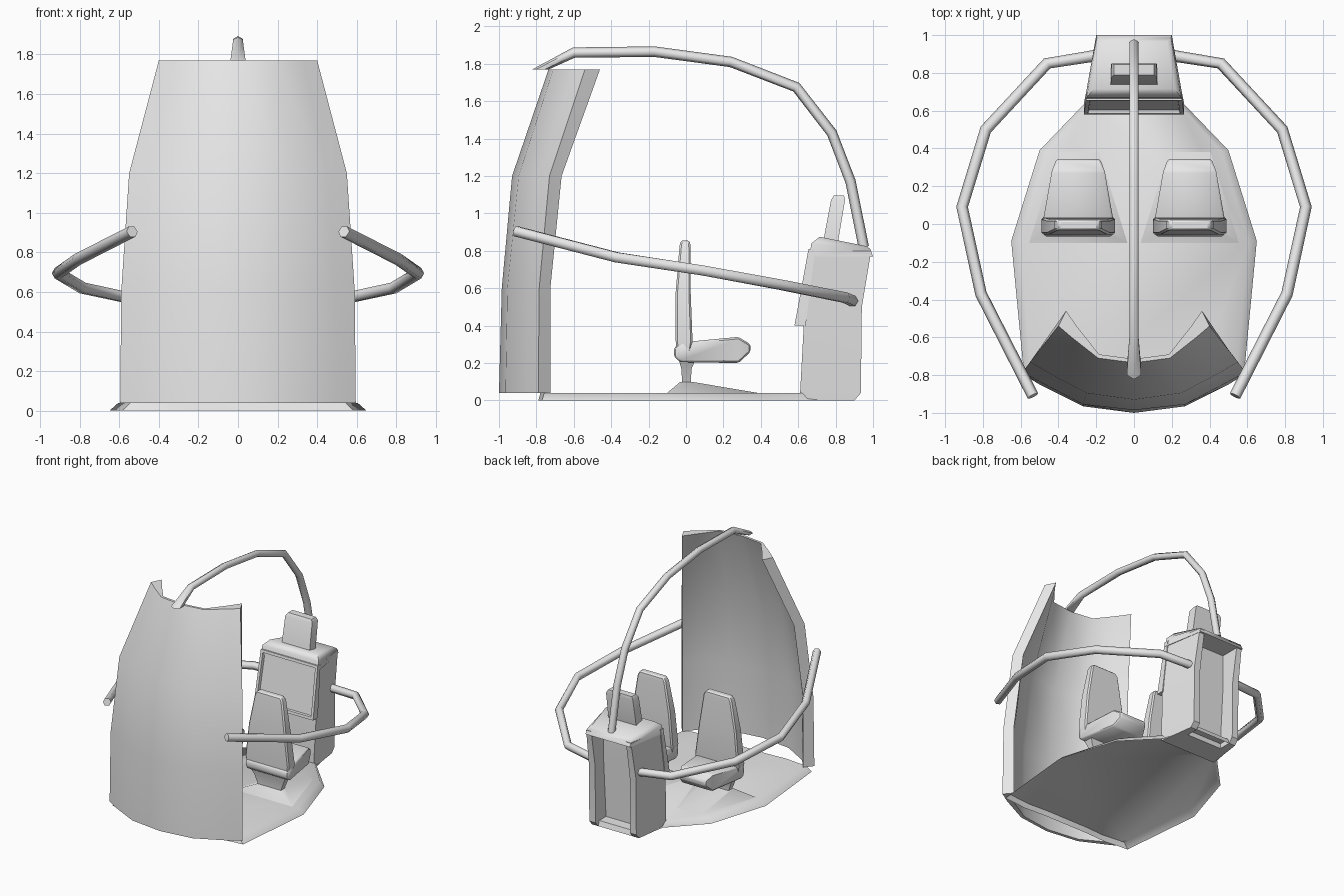
import bpy, bmesh, math
from mathutils import Vector

cube = bpy.data.objects.get("Cube")
if cube:
    bpy.data.objects.remove(cube)

grey = bpy.data.materials.new("light_grey")
grey.use_nodes = True
colour = (0.8, 0.8, 0.8, 1)
grey.diffuse_color = colour
grey.node_tree.nodes["Principled BSDF"].inputs["Base Color"].default_value = colour


def build(name, bm, angle=40):
    bmesh.ops.recalc_face_normals(bm, faces=bm.faces)
    mesh = bpy.data.meshes.new(name)
    bm.to_mesh(mesh)
    bm.free()
    mesh.materials.append(grey)
    ob = bpy.data.objects.new(name, mesh)
    bpy.context.collection.objects.link(ob)
    bpy.ops.object.select_all(action='DESELECT')
    ob.select_set(True)
    bpy.context.view_layer.objects.active = ob
    bpy.ops.object.shade_smooth_by_angle(angle=math.radians(angle))
    return ob


def loft(name, rings, base=True, angle=40, bevel=0):
    """Skin a list of closed rings with equal point counts and cap the ends."""
    bm = bmesh.new()
    rows = [[bm.verts.new(p) for p in ring] for ring in rings]
    n = len(rows[0])
    for a, b in zip(rows, rows[1:]):
        for i in range(n):
            j = (i + 1) % n
            bm.faces.new((a[i], a[j], b[j], b[i]))
    if base:
        bm.faces.new(rows[0])
    bm.faces.new(rows[-1])
    ob = build(name, bm, angle)
    if bevel:
        mod = ob.modifiers.new("soft_edges", 'BEVEL')
        mod.width = bevel
        mod.segments = 1


def rect(x, w, y0, y1, z0, z1=None, w1=None):
    """Four corners, front edge at y0, z0 and rear edge at y1, z1."""
    z1 = z0 if z1 is None else z1
    w1 = w if w1 is None else w1
    return [(x - w, y0, z0), (x + w, y0, z0), (x + w1, y1, z1), (x - w1, y1, z1)]


def mirrored(half):
    """Extend a plan that runs from the +x side to the middle."""
    return half + [(-x, y) for x, y in reversed(half) if x > 0]


def tube(name, path, radius, ref, foot=0, sides=6):
    """Round bar along a path; foot is the radius of a level cut at its start."""
    pts = [Vector(p) for p in path]
    rings = []
    for i, p in enumerate(pts):
        t = (pts[min(i + 1, len(pts) - 1)] - pts[max(i - 1, 0)]).normalized()
        r = radius
        if foot and i == 0:
            t, r = Vector((0, 0, 1)), foot
        u = t.cross(Vector(ref)).normalized()
        v = t.cross(u)
        turn = [2 * math.pi * k / sides for k in range(sides)]
        rings.append([p + r * (u * math.cos(a) + v * math.sin(a)) for a in turn])
    loft(name, rings, angle=65)


# Curved front shield: outer and inner skins joined by a broad edge on each flank
outer = {
    0.04: [(.595, -.79), (.5, -.85), (.27, -.965), (0, -1)],
    0.6: [(.59, -.785), (.49, -.84), (.27, -.955), (0, -.985)],
    1.2: [(.55, -.73), (.45, -.79), (.25, -.895), (0, -.93)],
    1.77: [(.4, -.54), (.33, -.6), (.19, -.71), (0, -.735)],
}
inner = {
    0.04: [(.54, -.725), (.46, -.825), (.26, -.94), (0, -.975)],
    0.6: [(.54, -.725), (.46, -.815), (.26, -.93), (0, -.96)],
    1.2: [(.5, -.665), (.42, -.765), (.24, -.87), (0, -.905)],
    1.77: [(.36, -.46), (.3, -.545), (.185, -.69), (0, -.715)],
}
loft("front_shield", [[(x, y, z) for x, y in mirrored(outer[z]) + mirrored(inner[z])[::-1]]
                      for z in outer], angle=50)

# Thin floor pan with a flared rim
rim = [(.2, .9), (.25, .65), (.5, .39), (.65, -.09), (.585, -.77), (.38, -.79), (.2, -.78)]
plan = rim + [(-x, y) for x, y in reversed(rim)]
loft("floor_pan", [[(x, y, 0) for x, y in plan],
                   [(x * .93, y * .985, .04) for x, y in plan]], base=False, angle=60)

for side, x in (("left", .295), ("right", -.295)):
    # Raised seat mount on the floor
    loft(side + "_seat_mount", [rect(x, .26, -.1, .38, .041, w1=.11),
                                rect(x, .11, -.03, .03, .1)], base=False, angle=60)
    # Stem, cushion and tapered backrest
    loft(side + "_seat_stem", [rect(x, .1, -.02, .025, .09), rect(x, .13, -.025, .03, .17),
                               rect(x, .17, -.045, .06, .24)], angle=60)
    loft(side + "_seat_cushion", [
        [(x - w, y, lo), (x + w, y, lo), (x + w, y, hi), (x - w, y, hi)]
        for y, w, lo, hi in ((-.065, .18, .235, .28), (-.03, .195, .205, .31),
                             (.28, .14, .2, .34), (.345, .115, .26, .3))],
        angle=50, bevel=.01)
    loft(side + "_seat_backrest", [
        rect(x, w, y0, y1, z) for z, w, y0, y1 in (
            (.22, .18, -.05, .02), (.32, .195, -.055, .035), (.58, .165, -.055, .025),
            (.82, .125, -.035, .025), (.855, .105, -.03, .02))], angle=50, bevel=.01)

# Console body: a shallow channel open at the rear
levels = ((0, .25, .61, .21, .9, .8), (.04, .25, .61, .21, .935, .8),
          (.5, .26, .635, .21, .94, .83), (.8, .25, .68, .2, .99, .83))
loft("console_body", [[(x, y, z) for x, y in (
    (-wf, yf), (wf, yf), (wb, yb), (.155, yb), (.155, yr), (-.155, yr), (-.155, yb), (-wb, yb))]
    for z, wf, yf, wb, yb, yr in levels], angle=30)

# Console lid, sloping down to the rear
loft("console_lid", [rect(0, .26, .66, 1, .77, .77, .2), rect(0, .25, .67, .985, .84, .81, .195),
                     rect(0, .215, .715, .965, .875, .825, .175)], angle=60)

# Tilted display with a sunken screen
bm = bmesh.new()
corners = [bm.verts.new(p) for p in (
    (-.265, .58, .4), (.265, .58, .4), (.255, .655, .81), (-.255, .655, .81),
    (-.265, .64, .4), (.265, .64, .4), (.255, .69, .81), (-.255, .69, .81))]
quads = [(0, 1, 2, 3), (7, 6, 5, 4), (0, 4, 5, 1), (1, 5, 6, 2), (2, 6, 7, 3), (3, 7, 4, 0)]
faces = [bm.faces.new([corners[i] for i in q]) for q in quads]
bmesh.ops.recalc_face_normals(bm, faces=bm.faces)
bmesh.ops.inset_region(bm, faces=[faces[0]], thickness=.03, depth=0)
bmesh.ops.inset_region(bm, faces=[faces[0]], thickness=.008, depth=-.02)
build("console_display", bm, 30)

# Block standing on the console
loft("console_top_block", [rect(0, .125, .73, .81, .83), rect(0, .12, .775, .85, 1.07),
                           rect(0, .105, .79, .845, 1.095)], angle=35)

# Overhead bar from shield to console, with a level foot at the shield
bar = [(-.778, 1.77), (-.6, 1.86), (-.17, 1.865), (.24, 1.81), (.59, 1.675), (.78, 1.43),
       (.88, 1.17), (.95, .82)]
tube("overhead_bar", [(0, y, z) for y, z in bar], .028, (1, 0, 0), foot=.044)

# Side rails sweeping round both flanks
rail = [(.535, -.91, .905), (.81, -.37, .765), (.91, .09, .695), (.785, .5, .62),
        (.46, .85, .55), (.18, .895, .53)]
for side, s in (("left", 1), ("right", -1)):
    tube(side + "_side_rail", [(s * x, y, z) for x, y, z in rail], .031, (0, 0, 1))
